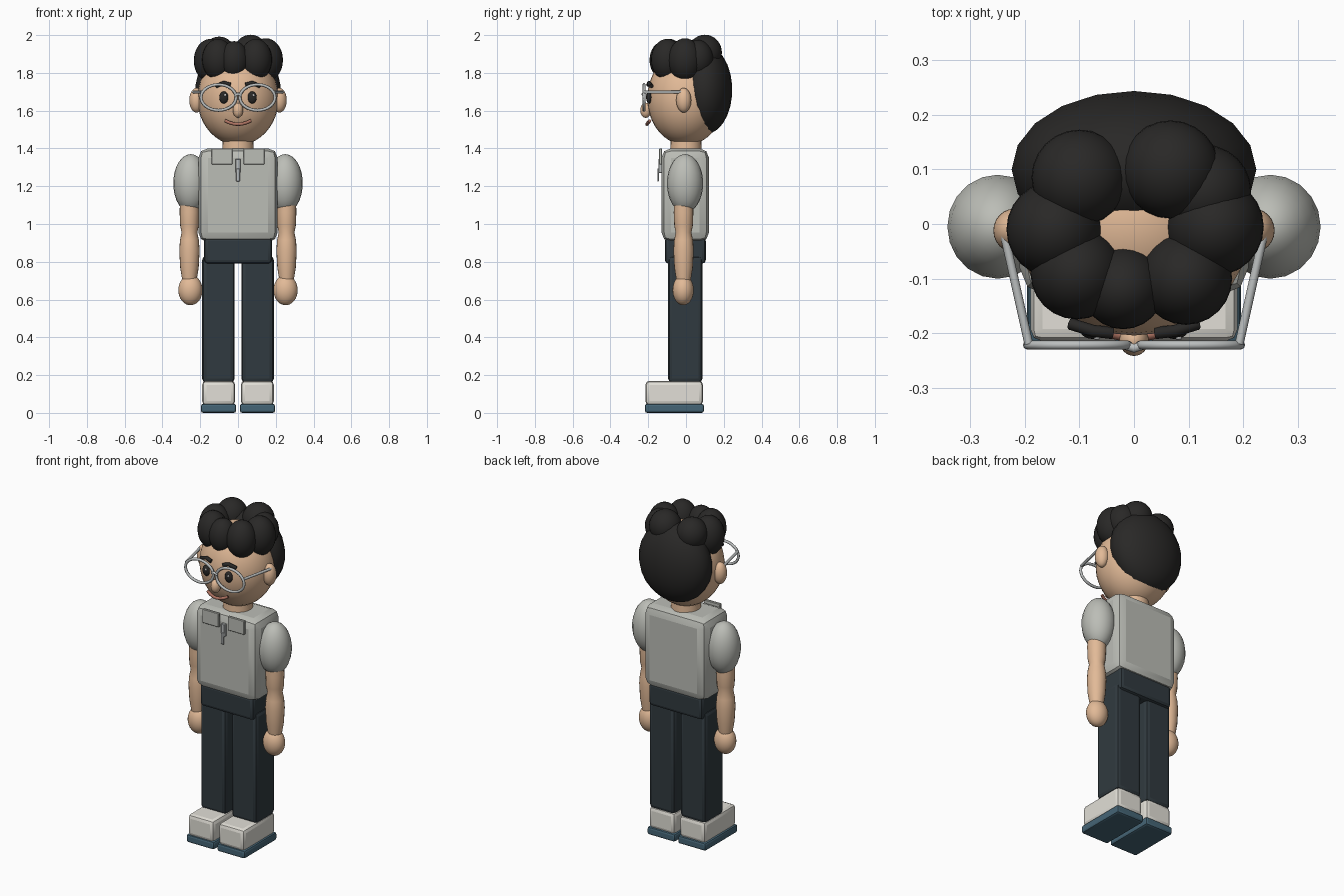
import bpy, bmesh, math
from mathutils import Vector

if "Cube" in bpy.data.objects:
    bpy.data.objects.remove(bpy.data.objects["Cube"])

def mat(name, r, g, b):
    m = bpy.data.materials.new(name)
    m.diffuse_color = (r, g, b, 1)
    m.use_nodes = True
    m.node_tree.nodes["Principled BSDF"].inputs["Base Color"].default_value = m.diffuse_color
    return m

SKIN = mat("skin", .76, .49, .31)
HAIR = mat("hair", .022, .021, .02)
SHIRT = mat("shirt", .5, .51, .47)
PANTS = mat("trousers", .03, .042, .05)
SHOE = mat("shoe", .76, .74, .68)
SOLE = mat("sole", .06, .13, .18)
METAL = mat("metal", .5, .52, .52)
LIP = mat("lip", .42, .17, .12)
WHITE = mat("white", .9, .9, .9)

def finish(name, m, angle=40):
    o = bpy.context.object
    o.name = name
    o.data.materials.append(m)
    bpy.ops.object.shade_smooth_by_angle(angle=math.radians(angle))
    return o

def ball(name, c, r, m, seg=24, rot=(0, 0, 0)):
    bpy.ops.mesh.primitive_uv_sphere_add(segments=seg, ring_count=seg * 2 // 3, location=c, rotation=rot)
    bpy.context.object.scale = r
    return finish(name, m)

def box(name, lo, hi, m, bevel=.01, seg=2, rot=(0, 0, 0)):
    lo, hi = Vector(lo), Vector(hi)
    bpy.ops.mesh.primitive_cube_add(size=1)
    o = bpy.context.object
    bm = bmesh.new()
    bmesh.ops.create_cube(bm, size=1)
    bmesh.ops.scale(bm, vec=hi - lo, verts=bm.verts)
    if bevel:
        bmesh.ops.bevel(bm, geom=bm.edges[:], offset=bevel, segments=seg, profile=.5, affect='EDGES')
    bm.to_mesh(o.data)
    bm.free()
    o.location, o.rotation_euler = (lo + hi) / 2, rot
    return finish(name, m, 20)

def tube(name, pts, r, m, cyclic=False):
    cu = bpy.data.curves.new(name, 'CURVE')
    cu.dimensions = '3D'
    cu.bevel_depth, cu.bevel_resolution, cu.use_fill_caps = r, 2, True
    s = cu.splines.new('POLY')
    s.points.add(len(pts) - 1)
    for p, c in zip(s.points, pts):
        p.co = (*c, 1)
    s.use_cyclic_u = cyclic
    cu.materials.append(m)
    o = bpy.data.objects.new(name, cu)
    bpy.context.collection.objects.link(o)
    return o

def lathe(name, profile, c, m, n=20):
    bpy.ops.mesh.primitive_cube_add(location=(c[0], c[1], 0))
    bm = bmesh.new()
    rings = [[bm.verts.new((r * math.cos(2 * math.pi * i / n), r * math.sin(2 * math.pi * i / n), z))
              for i in range(n)] for r, z in profile]
    for a, b in zip(rings, rings[1:]):
        for i in range(n):
            j = (i + 1) % n
            bm.faces.new((a[i], a[j], b[j], b[i]))
    bm.faces.new(rings[0][::-1])
    bm.faces.new(rings[-1])
    bmesh.ops.recalc_face_normals(bm, faces=bm.faces)
    bm.to_mesh(bpy.context.object.data)
    bm.free()
    return finish(name, m, 50)

# Body
box("torso", (-.21, -.13, .905), (.21, .122, 1.4), SHIRT, .05, 2)
box("hips", (-.18, -.112, .79), (.18, .105, .93), PANTS, .02, 2)
lathe("neck", [(.085, 1.36), (.08, 1.46)], (0, 0), SKIN, 24)

# Shirt front opening with pull tab
box("placket", (-.013, -.146, 1.27), (.013, -.125, 1.345), METAL, .003, 1)
box("zip_pull", (-.01, -.152, 1.225), (.01, -.143, 1.295), METAL, .003, 1)

for side, s in (("left", -1), ("right", 1)):
    def pair(lo, hi):  # mirror an x range to this side
        xs = sorted((s * lo[0], s * hi[0]))
        return (xs[0], *lo[1:]), (xs[1], *hi[1:])

    # Collar flap, legs and shoes
    box(side + "_collar", *pair((.03, -.142, 1.315), (.14, -.126, 1.4)), SHIRT, .003, 1)
    box(side + "_leg", *pair((.018, -.095, .16), (.19, .087, .83)), PANTS, .022, 2)
    box(side + "_shoe", *pair((.015, -.215, .04), (.19, .09, .17)), SHOE, .022, 2)
    box(side + "_sole", *pair((.01, -.218, 0), (.196, .095, .048)), SOLE, .012, 2)

    # Arms: sleeve, arm with elbow crease, hand
    ball(side + "_sleeve", (s * .25, -.005, 1.215), (.093, .096, .155), SHIRT, 20)
    lathe(side + "_arm", [(.05, 1.14), (.052, 1.06), (.049, .99), (.042, .955), (.05, .915), (.054, .86),
                          (.049, .77), (.036, .69)], (s * .257, -.013), SKIN)
    ball(side + "_hand", (s * .252, -.015, .65), (.064, .056, .08), SKIN)

    # Face features
    ball(side + "_ear", (s * .22, -.012, 1.655), (.038, .04, .065), SKIN)
    ball(side + "_eye", (s * .075, -.195, 1.67), (.024, .016, .032), HAIR, 20)
    ball(side + "_eye_glint", (s * .075 + .007, -.209, 1.682), (.006, .004, .007), WHITE, 12)
    tube(side + "_eyebrow", [(s * .04, -.2, 1.737), (s * .075, -.196, 1.747), (s * .117, -.183, 1.73)], .011, HAIR)

    # Glasses
    rim = [(s * .103 + .093 * math.cos(t * math.pi / 16), -.222, 1.67 + .068 * math.sin(t * math.pi / 16))
           for t in range(32)]
    tube(side + "_rim", rim, .008, METAL, True)
    tube(side + "_temple", [(s * .193, -.22, 1.698), (s * .238, -.018, 1.698)], .008, METAL)

# Head
ball("head", (0, 0, 1.665), (.215, .205, .247), SKIN, 32)
ball("nose", (0, -.213, 1.602), (.027, .029, .04), SKIN)
tube("bridge", [(-.018, -.222, 1.68), (0, -.228, 1.688), (.018, -.222, 1.68)], .008, METAL)
tube("mouth", [(x, -.207 + 3.2 * x * x, 1.528 + 4 * x * x) for x in (-.068, -.045, -.02, 0, .02, .045, .068)],
     .009, LIP)

# Hair: back cap and a ring of puffs (x, y, z, radius, height)
ball("back_hair", (0, .1, 1.71), (.226, .145, .236), HAIR, 20)
puffs = [(-.1, .085, 1.9, .088, .092), (.067, .1, 1.908, .09, .094), (-.145, -.01, 1.865, .089, .115),
         (-.105, -.09, 1.87, .085, .11), (-.02, -.117, 1.868, .076, .1), (.095, -.1, 1.87, .085, .11),
         (.148, -.005, 1.868, .09, .115), (.13, .06, 1.875, .085, .1)]
for i, (x, y, z, r, h) in enumerate(puffs):
    ball(f"hair_puff_{i + 1}", (x, y, z), (r, r, h), HAIR, 24)
